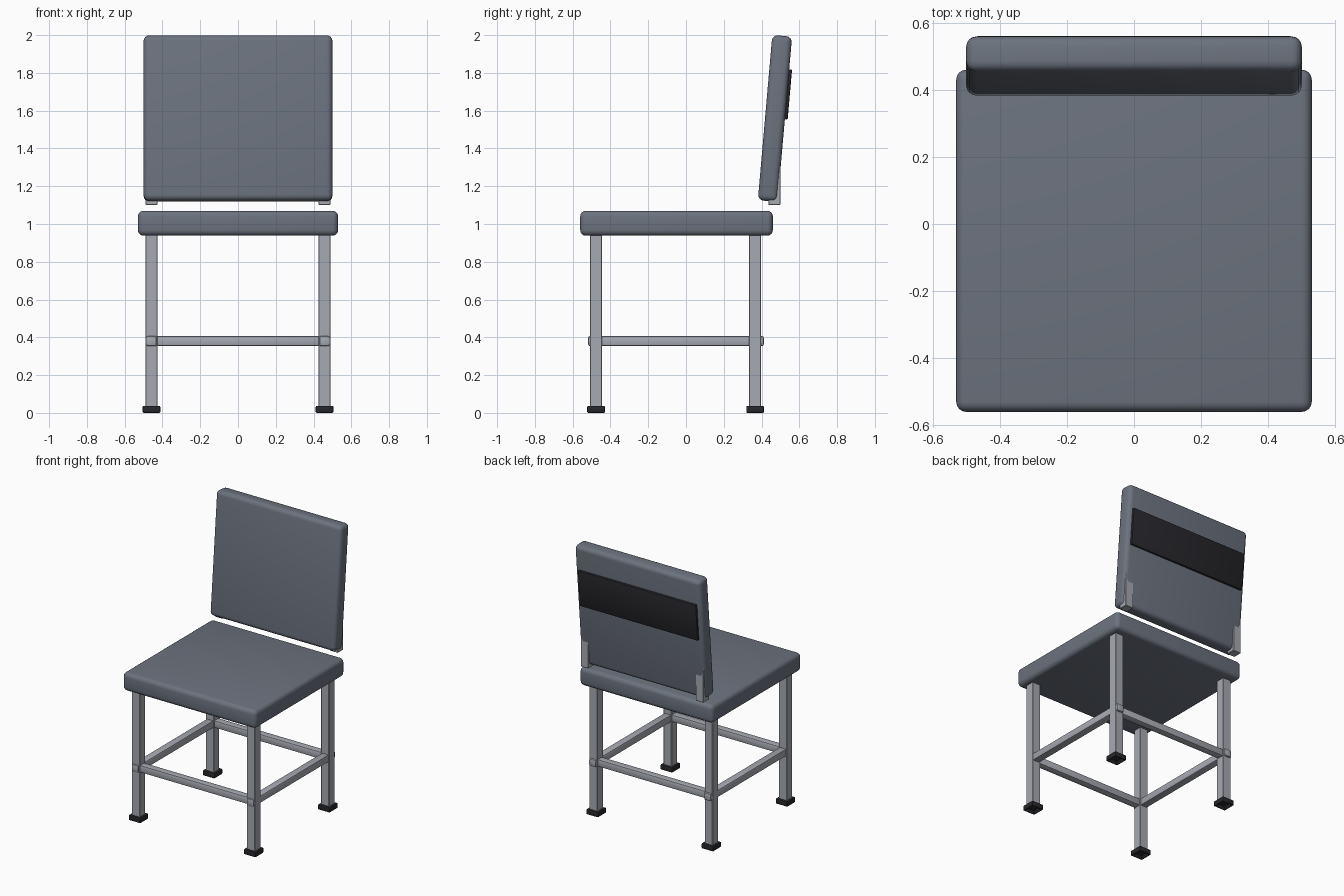
import bpy, bmesh, math
from mathutils import Matrix

if "Cube" in bpy.data.objects:
    bpy.data.objects.remove(bpy.data.objects["Cube"])


def material(name, color):
    m = bpy.data.materials.new(name)
    m.diffuse_color = (*color, 1)
    m.use_nodes = True
    m.node_tree.nodes["Principled BSDF"].inputs["Base Color"].default_value = m.diffuse_color
    return m


FABRIC = material("slate_fabric", (0.15, 0.17, 0.21))
METAL = material("grey_metal", (0.38, 0.40, 0.44))
RUBBER = material("dark_rubber", (0.02, 0.02, 0.025))


def box(name, center, size, mat, bevel=0.0, segments=1, tilt=0.0, recess=None):
    """Box with optional rounded edges, backward tilt and recessed underside."""
    bm = bmesh.new()
    bmesh.ops.create_cube(bm, size=1, matrix=Matrix.Diagonal((*size, 1)))
    bm.normal_update()
    bottom = [f for f in bm.faces if f.normal.z < -0.9]
    if bevel:
        bmesh.ops.bevel(bm, geom=bm.edges[:], offset=bevel, segments=segments,
                        profile=0.5, affect='EDGES')
    if recess:
        bm.normal_update()
        bottom = [max((f for f in bm.faces if f.normal.z < -0.9),
                      key=lambda f: f.calc_area())]
        bmesh.ops.inset_region(bm, faces=bottom, thickness=recess[0])
        bmesh.ops.translate(bm, verts=bottom[0].verts, vec=(0, 0, recess[1]))
    me = bpy.data.meshes.new(name)
    bm.to_mesh(me)
    bm.free()
    me.materials.append(mat)
    ob = bpy.data.objects.new(name, me)
    bpy.context.collection.objects.link(ob)
    ob.location = center
    ob.rotation_euler.x = -tilt
    if segments > 1:
        bpy.ops.object.select_all(action='DESELECT')
        ob.select_set(True)
        bpy.context.view_layer.objects.active = ob
        bpy.ops.object.shade_smooth_by_angle(angle=math.radians(35))
    return ob


LEG_X, FRONT_Y, BACK_Y = 0.458, -0.476, 0.366
BAR_Z = 0.38

# Seat cushion
box("seat", (0, -0.05, 1.004), (1.06, 1.02, 0.132), FABRIC, 0.03, 4)

# Tilted backrest with a dark panel on its rear face
TILT = math.radians(5)
BACK = (0, 0.471, 1.559)
box("backrest", BACK, (1.0, 0.105, 0.878), FABRIC, 0.03, 4, TILT)
u, v = 0.055, 0.133
panel_pos = (0, BACK[1] + u * math.cos(TILT) + v * math.sin(TILT),
             BACK[2] - u * math.sin(TILT) + v * math.cos(TILT))
box("back_panel", panel_pos, (0.94, 0.025, 0.265), RUBBER, 0.006, 2, TILT)

for side, sx in (("left", -LEG_X), ("right", LEG_X)):
    # Legs and feet
    for end, y in (("front", FRONT_Y), ("back", BACK_Y)):
        box(f"{end}_{side}_leg", (sx, y, 0.49), (0.064, 0.064, 0.92), METAL, 0.003)
        box(f"{end}_{side}_foot", (sx, y, 0.0185), (0.094, 0.094, 0.037), RUBBER,
            0.006, 2, recess=(0.02, 0.018))
    # Side stretchers run through the legs
    box(f"{side}_stretcher", (sx, -0.053, BAR_Z), (0.055, 0.93, 0.052), METAL, 0.008, 2)
    # Short posts behind the backrest
    box(f"{side}_back_post", (sx, 0.468, 1.33), (0.062, 0.064, 0.46), METAL, 0.003)

# Front and back stretchers
for end, y in (("front", FRONT_Y), ("back", BACK_Y)):
    box(f"{end}_stretcher", (0, y, BAR_Z), (0.93, 0.052, 0.052), METAL, 0.008, 2)
